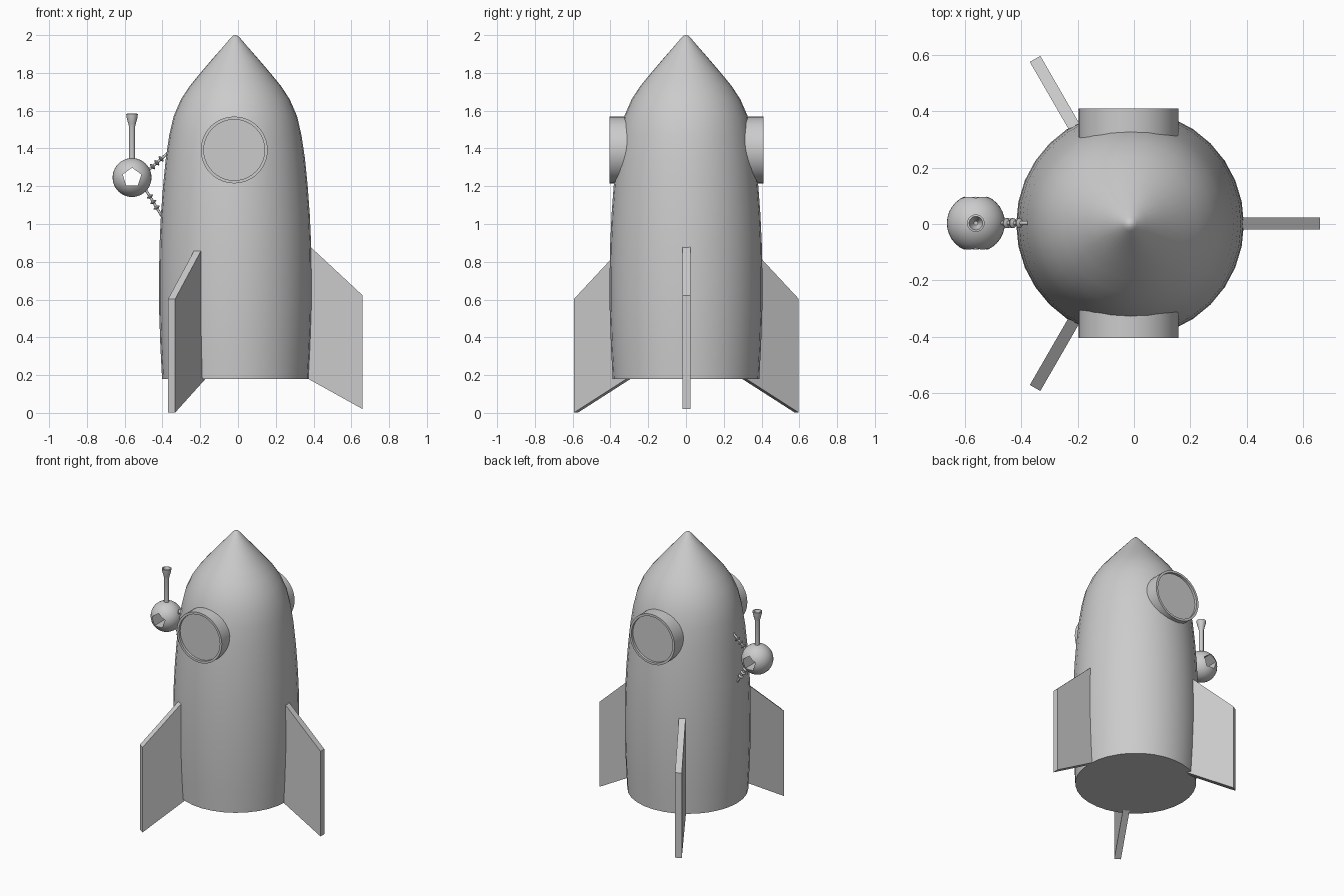
import bpy, bmesh
from math import radians, pi, cos, sin
from mathutils import Vector, Matrix

if "Cube" in bpy.data.objects:
    bpy.data.objects.remove(bpy.data.objects["Cube"])

AX = -0.014  # rocket axis


def finish(name, bm, matrix=Matrix(), smooth=True):
    bmesh.ops.remove_doubles(bm, verts=bm.verts, dist=1e-5)
    bmesh.ops.recalc_face_normals(bm, faces=bm.faces)
    me = bpy.data.meshes.new(name)
    bm.to_mesh(me)
    bm.free()
    ob = bpy.data.objects.new(name, me)
    ob.matrix_world = matrix
    bpy.context.collection.objects.link(ob)
    if smooth:
        shade(ob)
    return ob


def shade(ob):
    bpy.ops.object.select_all(action='DESELECT')
    ob.select_set(True)
    bpy.context.view_layer.objects.active = ob
    bpy.ops.object.shade_smooth_by_angle(angle=radians(35))


def lathe(name, profile, segs, matrix=Matrix()):
    """Revolve (radius, height) points around local z."""
    bm = bmesh.new()
    vs = [bm.verts.new((r, 0, z)) for r, z in profile]
    es = [bm.edges.new(p) for p in zip(vs, vs[1:])]
    bmesh.ops.spin(bm, geom=vs + es, cent=(0, 0, 0), axis=(0, 0, 1),
                   angle=2 * pi, steps=segs, use_merge=True)
    return finish(name, bm, matrix)


def prism(name, outline, thick, matrix=Matrix()):
    """Extrude an (x, z) outline along y, centred on y = 0."""
    bm = bmesh.new()
    f = bm.faces.new([bm.verts.new((x, -thick / 2, z)) for x, z in outline])
    g = bmesh.ops.extrude_face_region(bm, geom=[f])['geom']
    bmesh.ops.translate(bm, vec=(0, thick, 0),
                        verts=[v for v in g if isinstance(v, bmesh.types.BMVert)])
    return finish(name, bm, matrix, smooth=False)


# Hull
lathe("hull", [(0, .18), (.388, .18), (.397, .35), (.404, .55), (.404, .75), (.401, .9),
               (.394, 1.05), (.383, 1.2), (.368, 1.35), (.350, 1.47), (.327, 1.57),
               (.288, 1.66), (.242, 1.73), (.193, 1.79), (.125, 1.87), (.06, 1.944),
               (.025, 1.985), (.012, 1.997), (0, 2.0)], 32,
      Matrix.Translation((AX, 0, 0)))

# Three fins
fin = [(.33, .211), (.674, .02), (.674, .622), (.33, .942)]
for i, drop in enumerate((0, .018, .018)):
    prism(f"fin_{i + 1}", fin, .043,
          Matrix.Translation((AX, .002, -drop)) @ Matrix.Rotation(radians(120 * i), 4, 'Z'))

# Portholes front and back
for name, ang in (("front_porthole", 90), ("back_porthole", -90)):
    lathe(name, [(0, .2), (.177, .2), (.177, .407), (.161, .407), (.161, .39), (0, .39)], 40,
          Matrix.Translation((-.02, .002, 1.392)) @ Matrix.Rotation(radians(ang), 4, 'X'))

# Side ball with a pentagonal hole running through it
C = Vector((-.561, .003, 1.246))
bm = bmesh.new()
bmesh.ops.create_uvsphere(bm, u_segments=32, v_segments=20, radius=.103)
ball = finish("side_ball", bm, Matrix.Translation(C), smooth=False)
cutter = prism("hole_cutter", [(.052 * sin(2 * pi * k / 5), .052 * cos(2 * pi * k / 5))
                               for k in range(5)], .4, Matrix.Translation(C))
cutter.hide_render = True
mod = ball.modifiers.new("hole", 'BOOLEAN')
mod.operation, mod.solver, mod.object = 'DIFFERENCE', 'EXACT', cutter
bpy.context.view_layer.objects.active = ball
bpy.ops.object.modifier_apply(modifier="hole")
bpy.data.objects.remove(cutter)
shade(ball)

# Flared stem on top of the ball
lathe("flared_stem", [(0, .09), (.016, .09), (.016, .27), (.02, .285), (.029, .318),
                      (.031, .337), (.024, .338), (.017, .318), (.007, .295), (0, .295)], 20,
      Matrix.Translation(C))

# Ribbed struts joining ball and hull
for name, a, b in (("upper_strut", (-.485, .003, 1.275), (-.365, .003, 1.382)),
                   ("lower_strut", (-.492, .003, 1.187), (-.398, .003, 1.033))):
    a, b = Vector(a), Vector(b)
    L = (b - a).length
    prof = [(0, 0), (.007, 0)]
    for t in (.27, .46, .65):
        m = t * L
        prof += [(.007, m - .008), (.018, m - .002), (.018, m + .002), (.007, m + .008)]
    prof += [(.007, L), (0, L)]
    lathe(name, prof, 12,
          Matrix.Translation(a) @ (b - a).to_track_quat('Z', 'Y').to_matrix().to_4x4())
